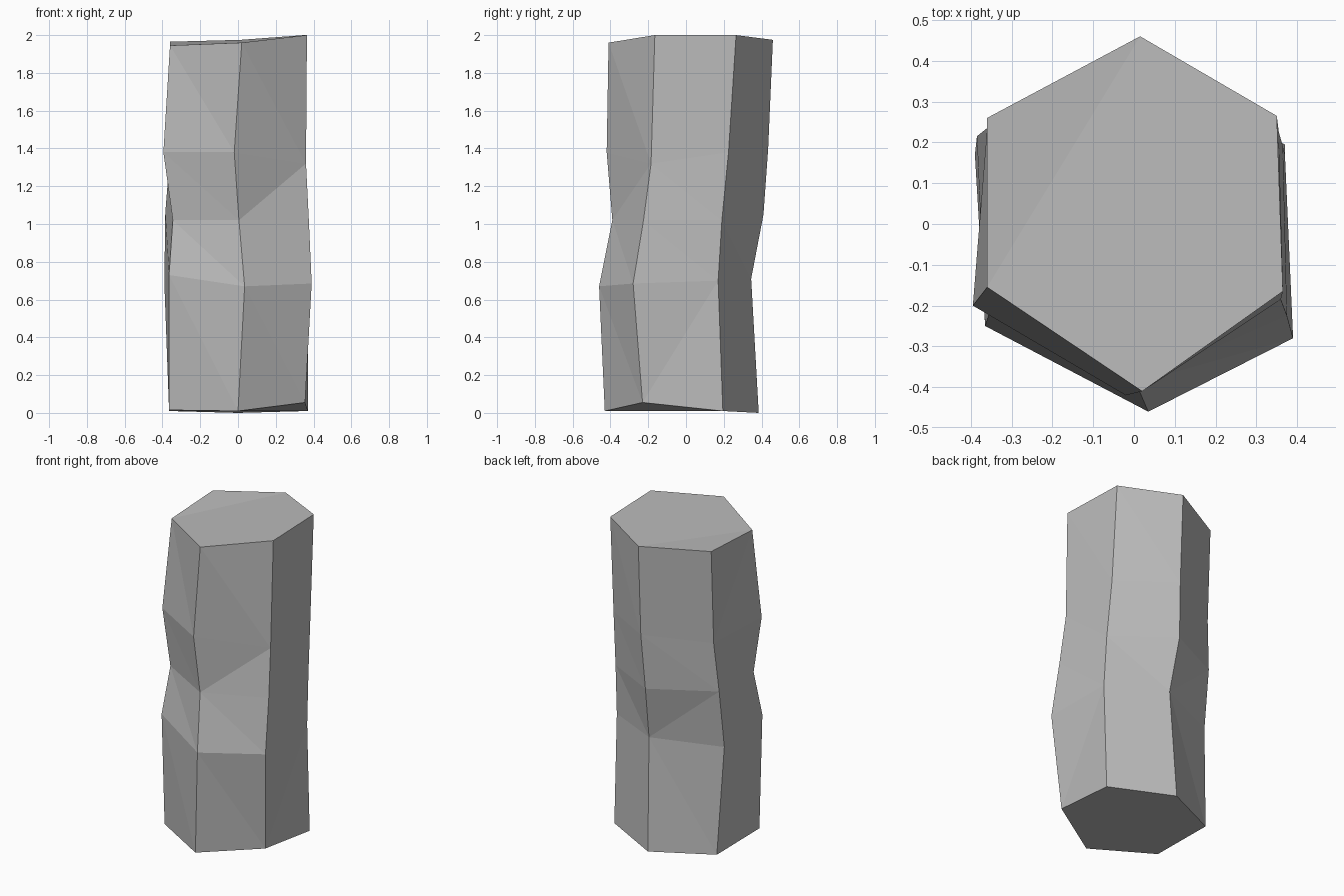
import bpy
import bmesh

default_cube = bpy.data.objects.get("Cube")
if default_cube:
    bpy.data.objects.remove(default_cube, do_unlink=True)


def make_material(name, value):
    material = bpy.data.materials.new(name)
    material.use_nodes = True
    colour = (value, value, value, 1)
    material.diffuse_color = colour
    shader = material.node_tree.nodes["Principled BSDF"]
    shader.inputs["Base Color"].default_value = colour
    return material


# The six rough corner edges of the hexagonal column, each from foot to top
corner_paths = {
    "front": [(0, -.43, .01), (.035, -.46, .67), (.005, -.39, 1.02), (-.02, -.42, 1.38), (.02, -.41, 1.96)],
    "front_left": [(.355, -.23, .055), (.39, -.28, .685), (.375, -.225, 1.02), (.36, -.185, 1.32), (.365, -.165, 2)],
    "back_left": [(.37, .195, .01), (.37, .17, .7), (.365, .19, 1.02), (.355, .225, 1.38), (.35, .265, 2)],
    "back": [(0, .385, 0), (.02, .345, .71), (0, .41, 1.05), (.015, .435, 1.4), (.015, .46, 1.975)],
    "back_right": [(-.365, .21, .01), (-.39, .17, .69), (-.385, .215, 1.06), (-.36, .235, 1.37), (-.36, .26, 1.965)],
    "front_right": [(-.365, -.22, .015), (-.365, -.25, .73), (-.345, -.19, 1.02), (-.395, -.2, 1.38), (-.36, -.155, 1.945)],
}

# Facets whose crease rises towards the next corner; the others fall
rising_creases = {("front", 2), ("front_left", 0), ("back", 1), ("back_right", 3)}


def build_column(name, material):
    bm = bmesh.new()
    names = list(corner_paths)
    corners = [[bm.verts.new(point) for point in path] for path in corner_paths.values()]

    # Sides, each facet folded along its crease
    for index, corner in enumerate(names):
        here = corners[index]
        after = corners[(index + 1) % len(corners)]
        for level in range(len(here) - 1):
            low, high = here[level], here[level + 1]
            next_low, next_high = after[level], after[level + 1]
            if (corner, level) in rising_creases:
                bm.faces.new((low, next_low, next_high))
                bm.faces.new((low, next_high, high))
            else:
                bm.faces.new((low, next_low, high))
                bm.faces.new((next_low, next_high, high))

    # Broken ends
    bm.faces.new([path[0] for path in reversed(corners)])
    top = [path[-1] for path in corners]
    bm.faces.new((top[5], *top[:4]))
    bm.faces.new(top[3:])

    bmesh.ops.recalc_face_normals(bm, faces=bm.faces[:])
    mesh = bpy.data.meshes.new(name)
    bm.to_mesh(mesh)
    bm.free()
    mesh.materials.append(material)
    column = bpy.data.objects.new(name, mesh)
    bpy.context.collection.objects.link(column)
    return column


build_column("stone_column", make_material("stone_grey", .5))
